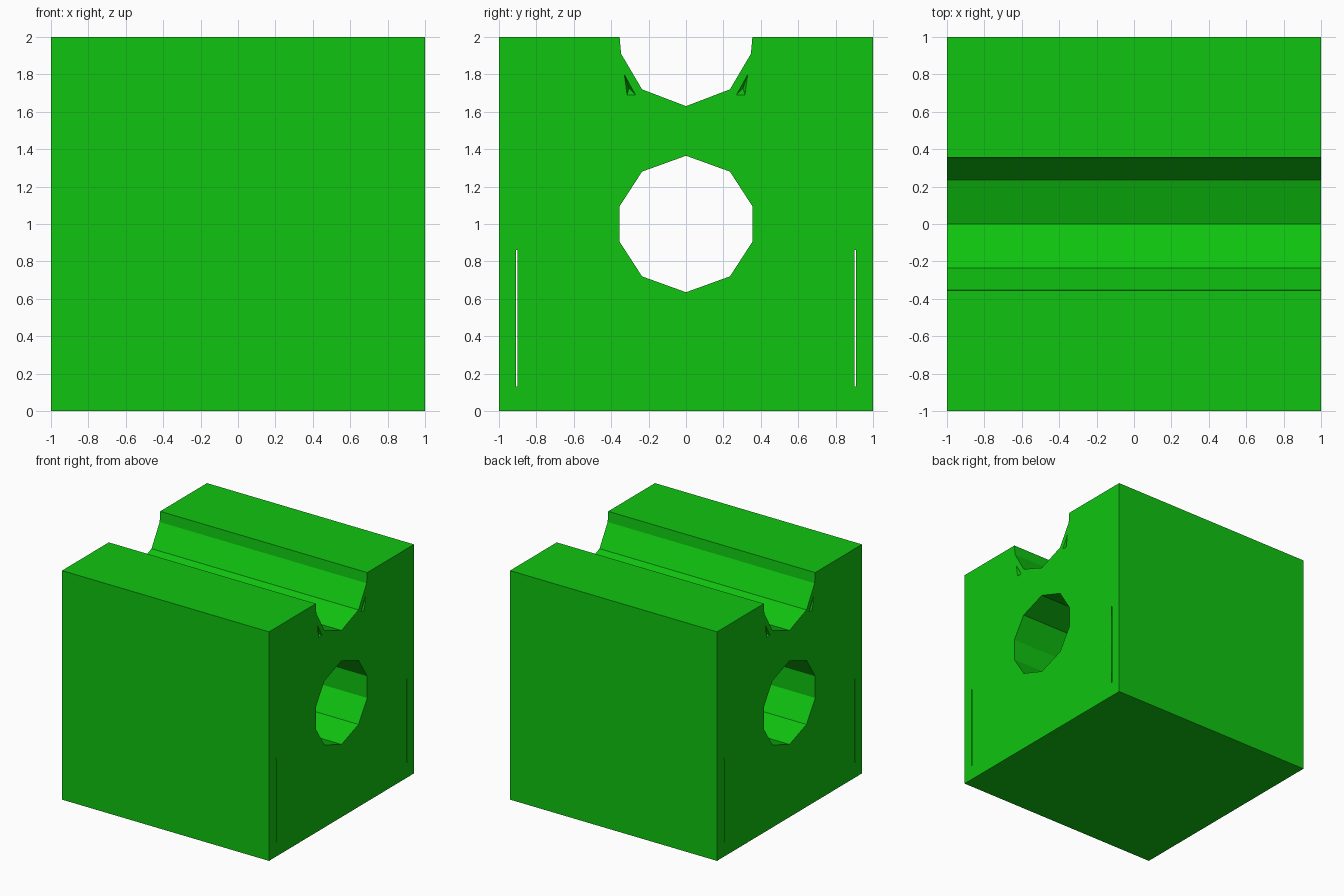
import bpy, bmesh

if "Cube" in bpy.data.objects:
    bpy.data.objects.remove(bpy.data.objects["Cube"])

# Half profiles in (y, z), mirrored across y = 0
bore_half = [(0, .635), (.235, .72), (.355, .905), (.355, 1.095), (.235, 1.28), (0, 1.365)]
block_half = [(0, 1.63), (.235, 1.72), (.347, 1.91), (.355, 2), (1, 2), (1, 0)]
slit = [(.902, .13), (.908, .13), (.908, .86), (.902, .86)]
chip = [(.27, 1.69), (.315, 1.69), (.33, 1.80)]


def mirrored(pts):
    return pts + [(-y, z) for y, z in reversed(pts) if y != 0]


def flipped(pts):
    return [(-y, z) for y, z in pts]


bm = bmesh.new()


def ring(pts, x):
    verts = [bm.verts.new((x, y, z)) for y, z in pts]
    n = len(verts)
    return verts, [bm.edges.new((verts[i], verts[(i + 1) % n])) for i in range(n)]


caps = {-1: [], 1: []}

# Outer block with top channel, and the through bore
for outline in (mirrored(block_half), mirrored(bore_half)):
    a, ea = ring(outline, -1)
    b, eb = ring(outline, 1)
    caps[-1] += ea
    caps[1] += eb
    for i in range(len(a)):
        j = (i + 1) % len(a)
        bm.faces.new((a[i], a[j], b[j], b[i]))

# Thin slits and small chips in the end faces
dents = []
for x in caps:
    for pts in (slit, flipped(slit)):
        caps[x] += ring(pts, x)[1]
    for pts in (chip, flipped(chip)):
        verts, edges = ring(pts, x)
        caps[x] += edges
        dents.append((x, verts))

# End faces
for x, edges in caps.items():
    bmesh.ops.triangle_fill(bm, edges=edges, use_beauty=True, normal=(x, 0, 0))

# Chips sink to a shallow point
for x, verts in dents:
    y = sum(v.co.y for v in verts) / 3
    z = sum(v.co.z for v in verts) / 3
    tip = bm.verts.new((x * .95, y, z))
    for i in range(3):
        bm.faces.new((verts[i], verts[(i + 1) % 3], tip))

bmesh.ops.recalc_face_normals(bm, faces=bm.faces)
mesh = bpy.data.meshes.new("bored_block")
bm.to_mesh(mesh)
bm.free()
block = bpy.data.objects.new("bored_block", mesh)
bpy.context.collection.objects.link(block)

# Green finish
green = bpy.data.materials.new("green")
green.diffuse_color = (0.005, 0.55, 0.005, 1)
green.use_nodes = True
green.node_tree.nodes["Principled BSDF"].inputs["Base Color"].default_value = green.diffuse_color
mesh.materials.append(green)
